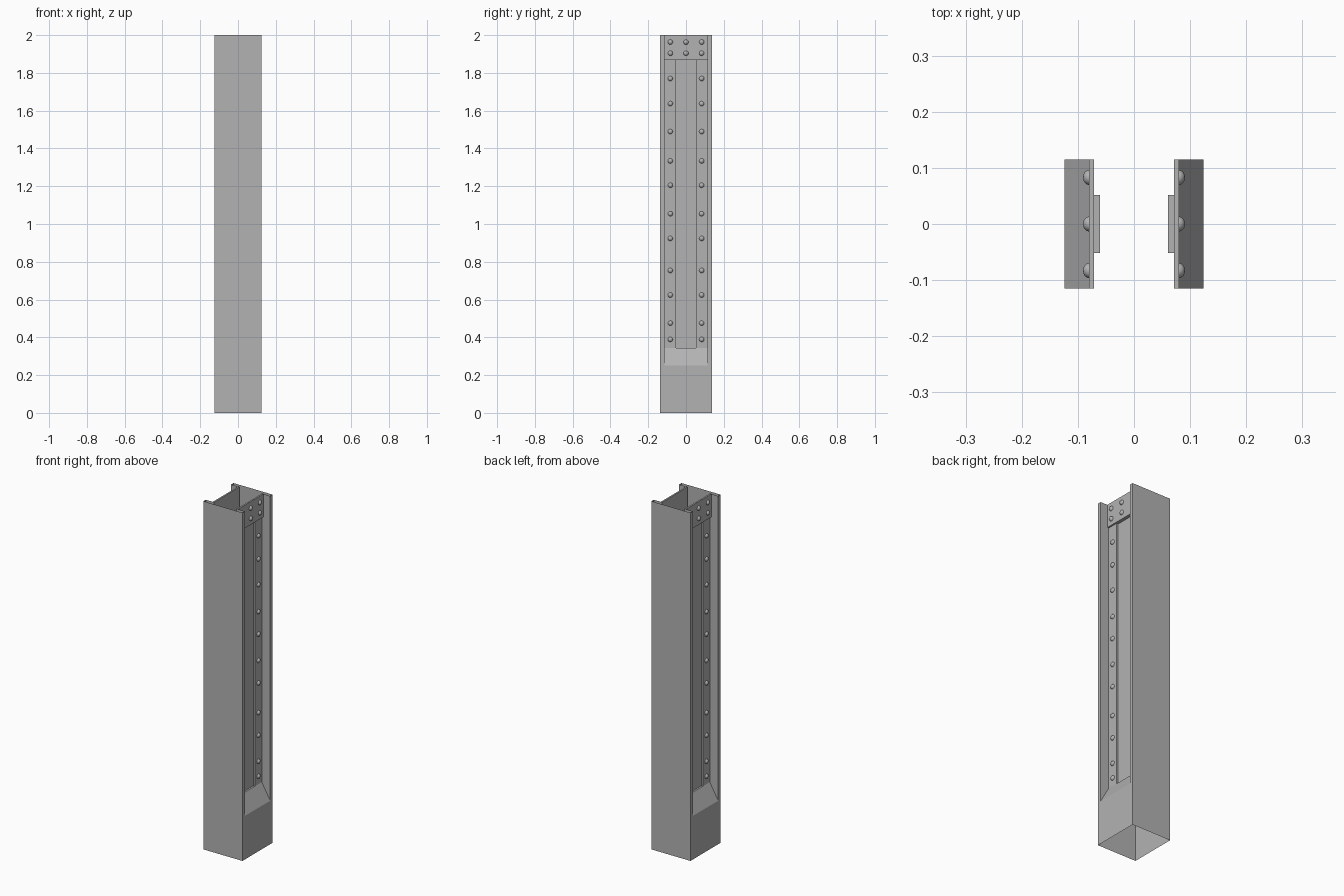
import bpy, bmesh
from mathutils import Vector

if "Cube" in bpy.data.objects:
    bpy.data.objects.remove(bpy.data.objects["Cube"])

X, Y, H = 0.124, 0.1365, 2.0        # outer half sizes and height
YI, XW = 0.115, 0.071               # recess wall and web plane
YG, XG = 0.052, 0.061               # central groove
Z0, Z1 = 0.25, 0.343                # sloped foot of the recess
PLATE_Z, PLATE_X = 1.867, 0.080

grey = bpy.data.materials.new("dark_grey")
grey.diffuse_color = (0.45, 0.45, 0.45, 1)
grey.use_nodes = True
grey.node_tree.nodes["Principled BSDF"].inputs["Base Color"].default_value = grey.diffuse_color


def finish(bm, name, mirror_y=True):
    me = bpy.data.meshes.new(name)
    bm.to_mesh(me)
    bm.free()
    me.materials.append(grey)
    ob = bpy.data.objects.new(name, me)
    bpy.context.collection.objects.link(ob)
    mod = ob.modifiers.new("mirror", "MIRROR")
    mod.use_axis = (True, mirror_y, False)
    mod.merge_threshold = 0.0001
    return ob


def face(bm, pts, out):
    f = bm.faces.new([bm.verts.new(p) for p in pts])
    f.normal_update()
    if f.normal.dot(Vector(out)) < 0:
        f.normal_flip()


def x_quad(bm, x, y0, y1, z0, z1):
    face(bm, [(x, y0, z0), (x, y1, z0), (x, y1, z1), (x, y0, z1)], (1, 0, 0))


# Hollow column shell, one quarter mirrored twice (open top and bottom)
bm = bmesh.new()
face(bm, [(0, Y, 0), (X, Y, 0), (X, Y, H), (0, Y, H)], (0, 1, 0))
x_quad(bm, X, YI, Y, 0, H)          # flange edge
x_quad(bm, X, 0, YI, 0, Z0)         # base block side
face(bm, [(X, YI, Z0), (X, YI, H), (XW, YI, H), (XW, YI, Z1)], (0, -1, 0))
face(bm, [(X, 0, Z0), (X, YI, Z0), (XW, YI, Z1), (XW, 0, Z1)], (1, 0, 1))
x_quad(bm, XW, YG, YI, Z1, PLATE_Z)  # web beside the groove
x_quad(bm, XW, 0, YI, PLATE_Z, H)    # web behind the top plate
face(bm, [(XW, YG, Z1), (XW, YG, PLATE_Z), (XG, YG, PLATE_Z), (XG, YG, Z1)], (0, -1, 0))
for z, n in ((Z1, 1), (PLATE_Z, -1)):  # groove floor and ceiling
    face(bm, [(XW, 0, z), (XW, YG, z), (XG, YG, z), (XG, 0, z)], (0, 0, n))
x_quad(bm, XG, 0, YG, Z1, PLATE_Z)   # groove back
bmesh.ops.remove_doubles(bm, verts=bm.verts, dist=0.0001)
finish(bm, "column_shell")

# Top joining plate: face, top edge and underside
bm = bmesh.new()
x_quad(bm, PLATE_X, 0, YI, PLATE_Z, H)
for z, n in ((PLATE_Z, -1), (H, 1)):
    face(bm, [(XW, 0, z), (PLATE_X, 0, z), (PLATE_X, YI, z), (XW, YI, z)], (0, 0, n))
bmesh.ops.remove_doubles(bm, verts=bm.verts, dist=0.0001)
finish(bm, "top_plate")


# Domed rivet heads
def rivets(name, places, mirror_y):
    bm = bmesh.new()
    for p in places:
        d = bmesh.ops.create_uvsphere(bm, u_segments=12, v_segments=8, radius=0.0135)
        vs = d["verts"]
        low = [v for v in vs if v.co.z < -0.0001]
        keep = [v for v in vs if v.co.z >= -0.0001]
        bmesh.ops.delete(bm, geom=low, context="VERTS")
        for v in keep:
            x, y, z = v.co
            v.co = Vector((z * 0.8, x, y)) + Vector(p)
    for f in bm.faces:
        f.smooth = True
    finish(bm, name, mirror_y)


heights = [0.389, 0.475, 0.624, 0.754, 0.924, 1.054, 1.205, 1.334, 1.489, 1.637, 1.770]
rivets("web_rivets", [(XW, 0.083, z) for z in heights], True)
rivets("plate_rivets", [(PLATE_X, y, z) for y in (-0.083, 0, 0.083)
                        for z in (1.904, 1.963)], False)
